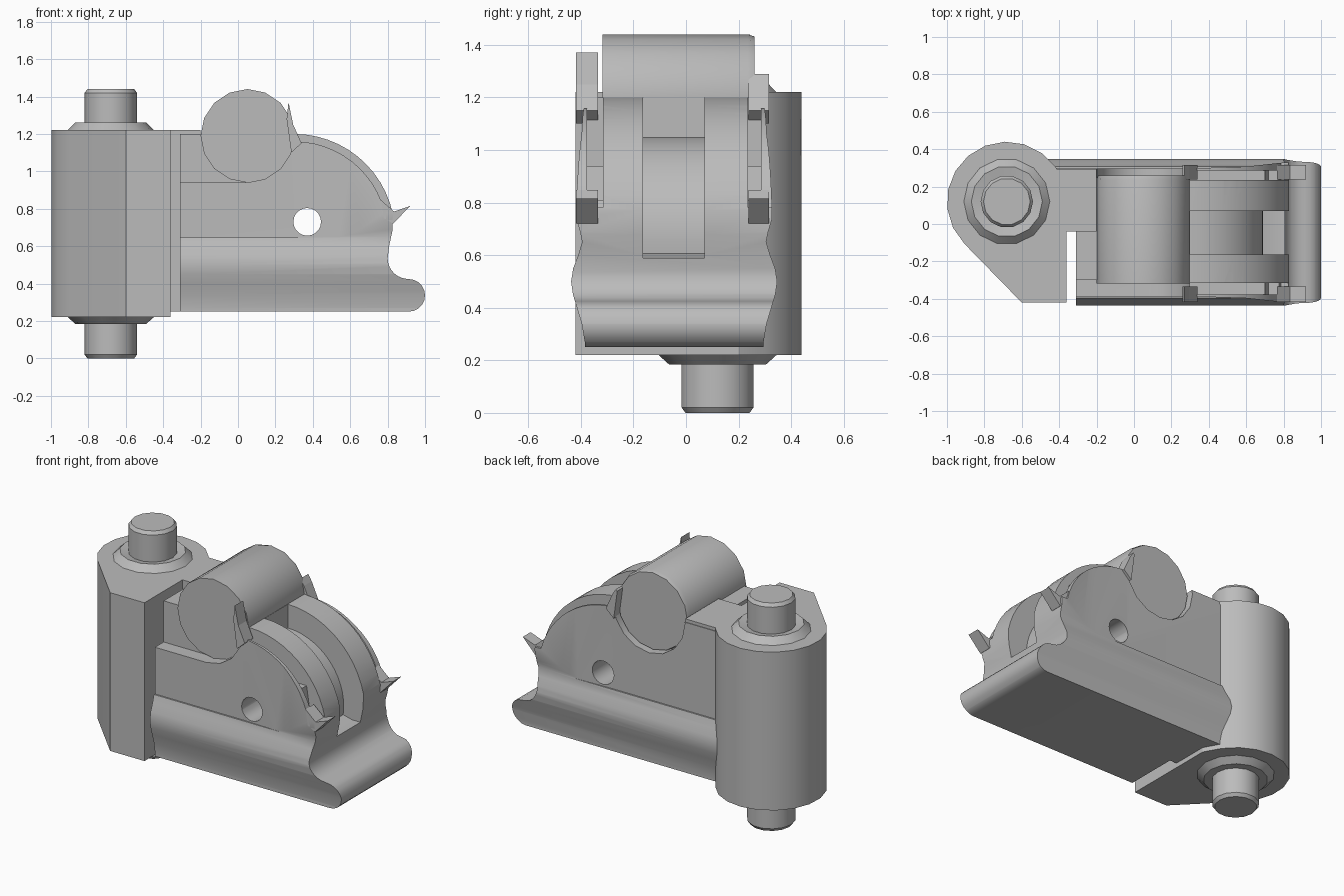
import bpy, bmesh, math
from mathutils import Matrix, Vector

if "Cube" in bpy.data.objects:
    bpy.data.objects.remove(bpy.data.objects["Cube"])

grey = bpy.data.materials.new("plain_grey")
grey.use_nodes = True
COLOR = (0.5, 0.5, 0.5, 1)
grey.diffuse_color = COLOR
grey.node_tree.nodes["Principled BSDF"].inputs["Base Color"].default_value = COLOR


def finish(name, bm):
    bmesh.ops.recalc_face_normals(bm, faces=bm.faces)
    mesh = bpy.data.meshes.new(name)
    bm.to_mesh(mesh)
    bm.free()
    mesh.materials.append(grey)
    obj = bpy.data.objects.new(name, mesh)
    bpy.context.collection.objects.link(obj)
    return obj


def prism(name, points, axis, lo, hi):
    """Extrude a 2D outline along an axis; the points use the other two axes in order."""
    def place(p, d):
        c = list(p)
        c.insert("xyz".index(axis), d)
        return c
    bm = bmesh.new()
    face = bm.faces.new([bm.verts.new(place(p, lo)) for p in points])
    top = bmesh.ops.extrude_face_region(bm, geom=[face])["geom"]
    move = Vector(place((0, 0), hi - lo))
    bmesh.ops.translate(bm, vec=move, verts=[v for v in top if isinstance(v, bmesh.types.BMVert)])
    return finish(name, bm)


def arc(cx, cy, r, a, b, n):
    return [(cx + r * math.cos(math.radians(a + (b - a) * i / n)),
             cy + r * math.sin(math.radians(a + (b - a) * i / n))) for i in range(n + 1)]


def circle(cx, cy, r, n):
    return arc(cx, cy, r, 0, 360, n)[:-1]


def rect(x0, x1, y0, y1):
    return [(x0, y0), (x1, y0), (x1, y1), (x0, y1)]


def lathe(name, profile, sides, matrix):
    """Turn (radius, height) pairs around z, with capped ends."""
    bm = bmesh.new()
    rings = [[bm.verts.new((x, y, h)) for x, y in circle(0, 0, r, sides)] for r, h in profile]
    for low, high in zip(rings, rings[1:]):
        for i in range(sides):
            j = (i + 1) % sides
            bm.faces.new((low[i], low[j], high[j], high[i]))
    bm.faces.new(rings[0])
    bm.faces.new(rings[-1])
    bm.transform(matrix)
    return finish(name, bm)


def boolean(obj, tool, operation="DIFFERENCE"):
    mod = obj.modifiers.new("cut", "BOOLEAN")
    mod.operation, mod.solver, mod.object = operation, "EXACT", tool
    bpy.context.view_layer.objects.active = obj
    bpy.ops.object.modifier_apply(modifier=mod.name)
    bpy.data.objects.remove(tool)


def smooth(obj, angle):
    bpy.ops.object.select_all(action="DESELECT")
    obj.select_set(True)
    bpy.context.view_layer.objects.active = obj
    bpy.ops.object.shade_smooth_by_angle(angle=math.radians(angle))


MID = -0.045                  # middle of the housing in y
AX, AZ = 0.3, 0.66            # centre of the domed end
RX, RZ, RR = 0.05, 1.19, 0.25  # roller axis and radius

# Housing: side outline intersected with a waisted cross-section
side = [(-0.5, 0.25)] + arc(0.913, 0.337, 0.087, -90, 90, 10)
side += arc(0.91, 0.535, 0.11, 265, 180, 7) + [(0.808, 0.6), (0.825, 0.68)]
side += arc(AX, AZ, 0.54, 12, 90, 12) + [(-0.5, 1.2)]
half = [(0.34, 0.2), (0.34, 0.27), (0.352, 0.34), (0.37, 0.4), (0.385, 0.45), (0.392, 0.5),
        (0.384, 0.55), (0.365, 0.6), (0.35, 0.65), (0.358, 0.69), (0.373, 0.74), (0.373, 1.3)]
section = [(MID + w, z) for w, z in half] + [(MID - w, z) for w, z in reversed(half)]
housing = prism("housing", side, "y", -0.6, 0.6)
boolean(housing, prism("section", section, "x", -0.6, 1.2), "INTERSECT")

# Flat upper walls that flare out towards the domed end
for s in (-1, 1):
    flare = [(x, MID + s * w) for x, w in
             ((-0.7, 0.342), (0.3, 0.342), (0.6, 0.352), (0.82, 0.376), (0.82, 0.6), (-0.7, 0.6))]
    boolean(housing, prism("flare", flare, "z", 0.645, 1.5))

# Clearance beside the barrel block
boolean(housing, prism("gap", rect(-0.7, -0.31, -0.7, -0.04), "z", 0, 2))

# Central groove around the hub
hub = arc(AX, AZ, 0.39, 90, -8, 14)
groove = hub + [(0.75, 0.59), (1.2, 0.59), (1.2, 1.5), (AX, 1.5)]
boolean(housing, prism("groove", groove, "y", -0.163, 0.07))

# Side slots, lowered outer walls and roller end pockets
shoulder = arc(AX, AZ, 0.5, 90, 14, 12) + [(1.1, 0.78), (1.1, 1.5), (AX, 1.5)]
slot = [(AX, 0.94), (0.7, 0.94), (0.72, 0.81), (1.1, 0.81), (1.1, 1.5), (AX, 1.5)]
for inner, outer, slot_out in ((-0.315, -0.7, -0.376), (0.235, 0.7, 0.286)):
    boolean(housing, prism("slot", slot, "y", *sorted((inner, slot_out))))
    boolean(housing, prism("shoulder", shoulder, "y", *sorted((inner, outer))))
    boolean(housing, prism("pocket", circle(RX, RZ, RR, 16), "y", *sorted((inner, outer))))
boolean(housing, prism("ledge", rect(-0.6, RX, 0.94, 1.5), "y", -0.7, -0.3))

# Cross hole
boolean(housing, prism("hole", circle(0.37, 0.73, 0.074, 20), "y", -1, 1))
smooth(housing, 32)

# Hinge barrel with its square block
cx, cy = -0.68, 0.12
outline = arc(cx, cy, 0.32, 35, 225, 10) + [(-0.6, -0.42), (-0.36, -0.42), (-0.36, 0.2)]
barrel = prism("hinge_barrel", outline, "z", 0.22, 1.22)
smooth(barrel, 25)

# Web joining the barrel to the housing
prism("hinge_web", rect(-0.5, -0.2, -0.04, 0.293), "z", 0.3, 1.22)

# Hinge pin with chamfered ends and stepped collars
pin = [(0.125, 0), (0.14, 0.02), (0.14, 0.185), (0.19, 0.185), (0.23, 0.22),
       (0.23, 1.22), (0.19, 1.26), (0.14, 1.25), (0.14, 1.42), (0.125, 1.44)]
smooth(lathe("hinge_pin", pin, 14, Matrix.Translation((cx, cy, 0))), 30)

# Roller lying across the housing
turn = Matrix.Translation((RX, 0, RZ)) @ Matrix.Rotation(math.radians(-90), 4, "X")
roller = lathe("roller", [(RR, -0.318), (RR, 0.235), (0.242, 0.26)], 16, turn)
smooth(roller, 30)

# Pointed tabs on the outer walls
for label, y0, y1, top in (("right", -0.418, -0.335, 1.37), ("left", 0.238, 0.315, 1.29)):
    upper = [(0.285, 1.1), (0.34, 1.15), (0.295, 1.25), (0.27, top), (0.26, 1.28)]
    lower = [(0.78, 0.75), (0.83, 0.72), (0.92, 0.815), (0.835, 0.785), (0.764, 0.847)]
    prism(label + "_upper_tab", upper, "y", y0, y1)
    prism(label + "_lower_tab", lower, "y", y0, y1)
